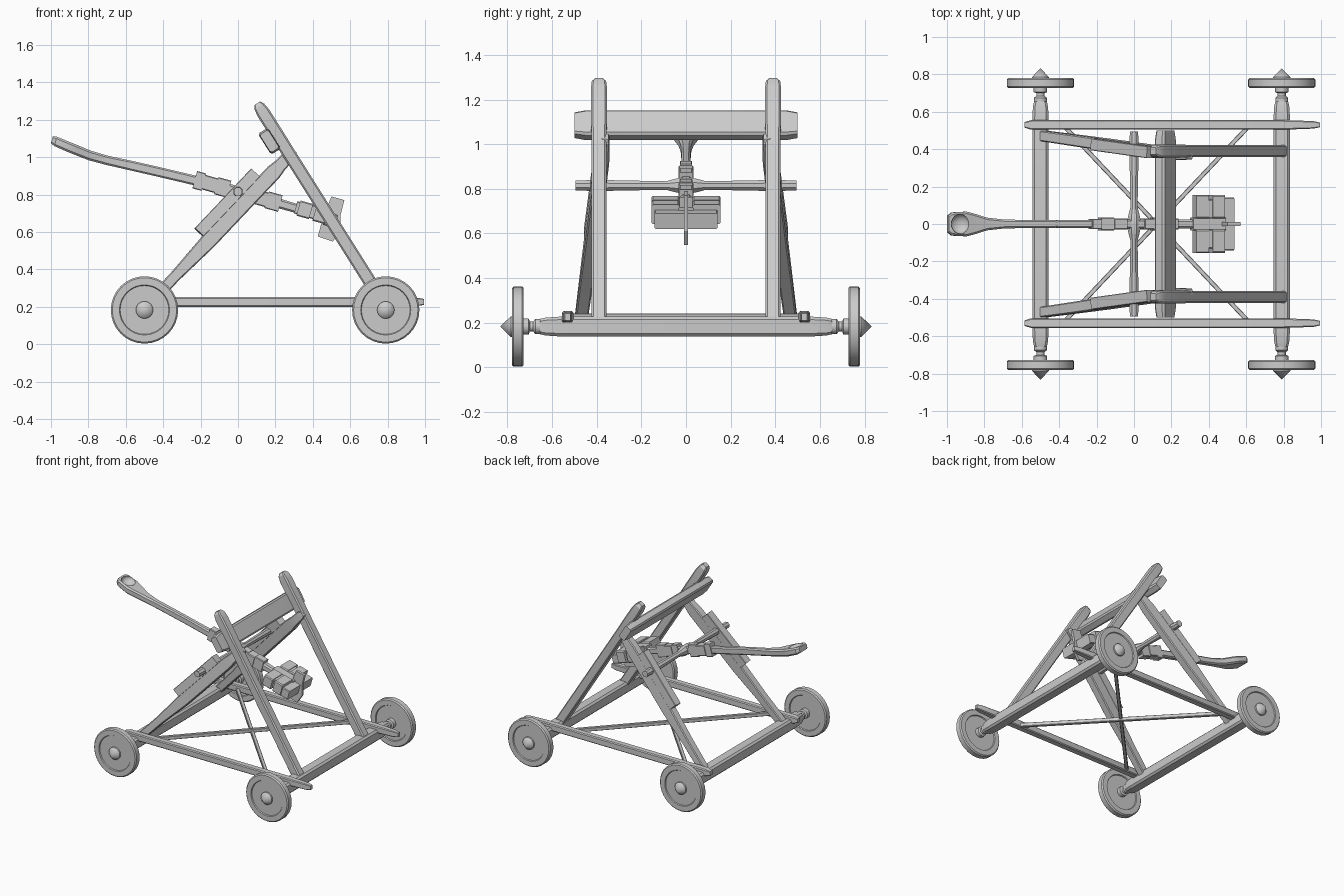
import bpy, bmesh, math
from mathutils import Vector as V

if "Cube" in bpy.data.objects:
    bpy.data.objects.remove(bpy.data.objects["Cube"])


def make(name, bm, mirror=False):
    bmesh.ops.recalc_face_normals(bm, faces=bm.faces)
    me = bpy.data.meshes.new(name)
    bm.to_mesh(me)
    bm.free()
    ob = bpy.data.objects.new(name, me)
    bpy.context.collection.objects.link(ob)
    if mirror:
        m = ob.modifiers.new("mirror", 'MIRROR')
        m.use_axis = (False, True, False)
    return ob


def loft(name, nodes, side=(0, 1, 0), chamfer=0.25, mirror=False):
    """Chamfered beam; nodes are (point, half width along side, half height)."""
    bm = bmesh.new()
    d = (V(nodes[-1][0]) - V(nodes[0][0])).normalized()
    s = V(side)
    s = (s - d * s.dot(d)).normalized()
    u = d.cross(s)
    rings = []
    for p, w, h in nodes:
        c = chamfer * min(w, h)
        sec = [(w, h - c), (w - c, h), (c - w, h), (-w, h - c),
               (-w, c - h), (c - w, -h), (w - c, -h), (w, c - h)]
        rings.append([bm.verts.new(V(p) + s * a + u * b) for a, b in sec])
    for r0, r1 in zip(rings, rings[1:]):
        for i in range(8):
            j = (i + 1) % 8
            bm.faces.new((r0[i], r0[j], r1[j], r1[i]))
    bm.faces.new(rings[0])
    bm.faces.new(rings[-1])
    return make(name, bm, mirror)


def bar(name, p0, p1, w, h, end=0.0, taper=0.8, **kw):
    """Straight beam with tapered ends of the given length."""
    p0, p1 = V(p0), V(p1)
    e = (p1 - p0).normalized() * end
    nodes = [(p0 + e, w, h), (p1 - e, w, h)]
    if end:
        nodes = [(p0, w * taper, h * taper)] + nodes + [(p1, w * taper, h * taper)]
    return loft(name, nodes, **kw)


def lathe_y(name, prof, x, z, n=32):
    bm = bmesh.new()
    vs = [bm.verts.new((x + r, y, z)) for r, y in prof]
    es = [bm.edges.new(p) for p in zip(vs, vs[1:])]
    bmesh.ops.spin(bm, geom=vs + es, cent=(x, 0, z), axis=(0, 1, 0),
                   angle=2 * math.pi, steps=n)
    bmesh.ops.remove_doubles(bm, verts=bm.verts, dist=1e-5)
    return make(name, bm, True)


# wheels with hubs, and the axle beams
wheel = [(0, .832), (.046, .785), (.046, .773), (.13, .773), (.134, .78), (.172, .78),
         (.18, .772), (.18, .735), (.172, .727), (.134, .727), (.13, .734), (.036, .734),
         (.036, .705), (.022, .70), (.022, .685), (.034, .675), (.034, .63), (0, .63)]
AX = .183
for tag, x in (("rear", -.5), ("front", .79)):
    lathe_y(tag + "_wheels", wheel, x, AX)
    loft(tag + "_axle_beam", [((x, y, AX), w, w) for y, w in
         ((-.655, .034), (-.63, .04), (-.57, .044), (.57, .044), (.63, .04), (.655, .034))],
         side=(1, 0, 0), chamfer=.3)

# side rails with narrowed ends
loft("side_rail", [((x, .53, .226), w, h) for x, w, h in
     ((-.585, .015, .016), (-.55, .026, .026), (.8, .026, .026), (.96, .02, .022), (.995, .012, .016))],
     mirror=True)

# diagonal floor braces
for k, zz in ((1, .215), (-1, .228)):
    bar("floor_brace", (-.38, .53 * k, zz), (.62, -.53 * k, zz), .014, .012, side=(0, 0, 1))

# front legs and cross bar
top, foot = V((.103, .39, 1.288)), V((.79, .39, .2))
ld = (foot - top).normalized()
loft("front_leg", [(top, .018, .018), (top + ld * .02, .032, .03), (top + ld * .06, .036, .036),
                   (top + ld * .22, .036, .036), (top + ld * .3, .033, .035), (foot, .033, .035)],
     mirror=True)
bar("cross_bar", (.168, -.5, 1.085), (.168, .5, 1.085), .066, .031, end=.05, taper=.86,
    side=ld, chamfer=.35)

# rear struts leaning inward, with bearing boards on top
b0, b1 = V((-.49, .472, .2)), V((.30, .362, 1.035))
n = V((-.727, 0, .687))
loft("rear_strut", [(b0.lerp(b1, t), w, h) for t, w, h in
     ((0, .028, .028), (.2, .03, .03), (.42, .031, .043), (.86, .031, .043),
      (.9, .03, .036), (.985, .02, .03), (1, .015, .018))], chamfer=.2, mirror=True)
bar("bearing_board", b0.lerp(b1, .42) + n * .068, b0.lerp(b1, .80) + n * .068,
    .032, .033, chamfer=.1, mirror=True)

# pivot rod
PZ = .815
loft("pivot_rod", [((0, y, PZ), r, r) for y, r in
     ((-.495, .022), (-.4, .025), (-.09, .019), (-.06, .027), (-.03, .034),
      (.03, .034), (.06, .027), (.09, .019), (.4, .025), (.495, .022))],
     side=(1, 0, 0), chamfer=.58)

# throwing arm with hollowed spoon
arm = loft("throwing_arm", [((x, 0, z), w, h) for x, z, w, h in
     ((-.995, 1.093, .045, .02), (-.975, 1.084, .062, .026), (-.9, 1.052, .066, .027),
      (-.86, 1.036, .056, .027), (-.79, 1.008, .034, .026), (-.7, .983, .024, .025),
      (-.56, .952, .021, .026), (-.42, .92, .02, .026), (-.2, .868, .022, .026),
      (0, PZ, .026, .03), (.2, .758, .025, .026), (.36, .712, .022, .024))], chamfer=.4)
bm = bmesh.new()
bmesh.ops.create_uvsphere(bm, u_segments=20, v_segments=12, radius=.053)
bmesh.ops.scale(bm, vec=(1, 1, .75), verts=bm.verts)
bmesh.ops.translate(bm, vec=(-.928, 0, 1.096), verts=bm.verts)
cutter = make("bowl_cutter", bm)
cutter.hide_render = True
cutter.hide_set(True)
cut = arm.modifiers.new("bowl", 'BOOLEAN')
cut.object, cut.operation, cut.solver = cutter, 'DIFFERENCE', 'EXACT'

# arm frame: s along the arm from the pivot, t upward from it
U, W = V((.963, 0, -.269)), V((.269, 0, .963))


def at(s, t, y=0):
    return V((0, y, PZ)) + U * s + W * t


# collars around the arm
for s0, s1, w, h in ((-.24, -.19, .028, .048), (-.19, -.12, .034, .04), (-.12, -.05, .029, .047),
                     (.05, .10, .029, .045), (.10, .16, .034, .04), (.16, .235, .029, .046)):
    bar("arm_collar", at(s0, 0), at(s1, 0), w, h, chamfer=.15)

# counterweight slabs either side of the arm, with a tail block
for s0, s1, y0, y1, h in ((.335, .405, .03, .155, .042), (.405, .425, .03, .13, .036),
                          (.425, .492, .03, .155, .045)):
    bar("weight_slab", at(s0, .003, (y0 + y1) / 2), at(s1, .003, (y0 + y1) / 2),
        (y1 - y0) / 2, h, chamfer=.15, mirror=True)
bar("weight_core", at(.32, .003), at(.5, .003), .034, .034, chamfer=.15)
bar("weight_tail_block", at(.485, -.012), at(.55, -.012), .142, .036, chamfer=.15)

# upright fin through the counterweight
fin = ((.488, .11), (.56, .11), (.562, .03), (.583, -.05), (.56, -.12), (.475, -.116), (.475, 0))
bm = bmesh.new()
f = bm.faces.new([bm.verts.new(at(s, t, -.01)) for s, t in fin])
ext = bmesh.ops.extrude_face_region(bm, geom=[f])
bmesh.ops.translate(bm, vec=(0, .02, 0), verts=[v for v in ext["geom"] if isinstance(v, bmesh.types.BMVert)])
make("weight_fin", bm)

# smooth round parts, keep edges sharp
for ob in bpy.context.collection.objects:
    if ob.type == 'MESH' and ob is not cutter:
        bpy.ops.object.select_all(action='DESELECT')
        ob.select_set(True)
        bpy.context.view_layer.objects.active = ob
        bpy.ops.object.shade_smooth_by_angle(angle=math.radians(28))
